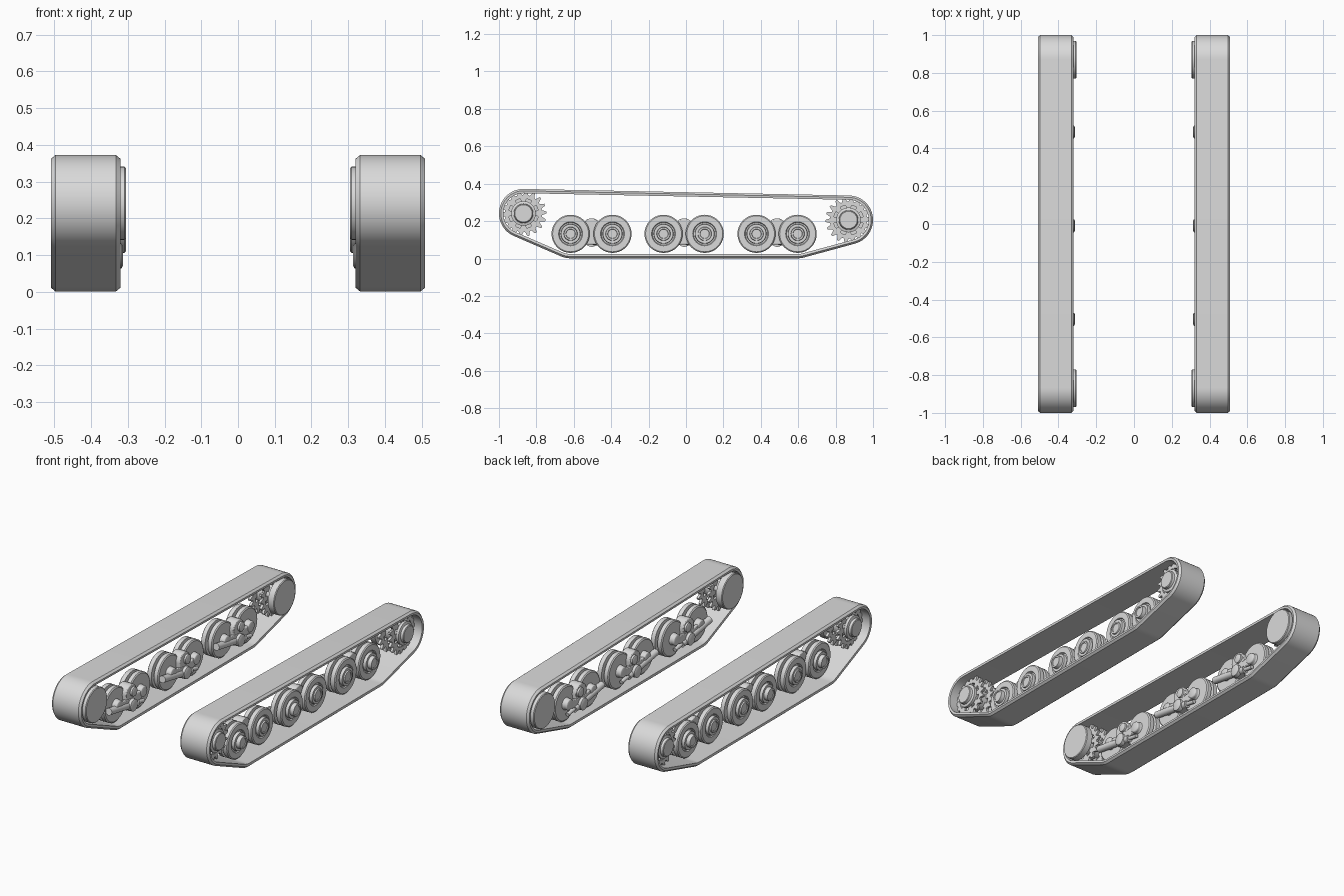
import bpy, bmesh, math
from math import sin, cos, pi, tau
from mathutils import Vector

cube = bpy.data.objects.get("Cube")
if cube:
    bpy.data.objects.remove(cube)

steel = bpy.data.materials.new("plain_grey")
steel.use_nodes = True
GREY = (0.7, 0.7, 0.7, 1)
steel.diffuse_color = GREY
steel.node_tree.nodes["Principled BSDF"].inputs["Base Color"].default_value = GREY


def finish(name, bm, bevel=0):
    """Turn a one-side mesh into an object mirrored to the other side."""
    bmesh.ops.remove_doubles(bm, verts=bm.verts, dist=1e-5)
    bmesh.ops.recalc_face_normals(bm, faces=bm.faces)
    me = bpy.data.meshes.new(name)
    bm.to_mesh(me)
    bm.free()
    me.materials.append(steel)
    ob = bpy.data.objects.new(name, me)
    bpy.context.collection.objects.link(ob)
    bpy.ops.object.select_all(action="DESELECT")
    ob.select_set(True)
    bpy.context.view_layer.objects.active = ob
    bpy.ops.object.shade_smooth_by_angle(angle=math.radians(35))
    if bevel:
        mod = ob.modifiers.new("Soft edges", "BEVEL")
        mod.width, mod.segments = bevel, 2
    ob.modifiers.new("Other side", "MIRROR")


def loft(bm, rings):
    """Bridge closed sections into a closed loop."""
    loops = [[bm.verts.new(p) for p in ring] for ring in rings]
    n = len(loops[0])
    for a, b in zip(loops, loops[1:] + loops[:1]):
        for i in range(n):
            j = (i + 1) % n
            bm.faces.new((a[i], a[j], b[j], b[i]))


def lathe(bm, y, z, profile, steps=40):
    """Spin (x, radius) points around an axle along x."""
    angles = [tau * k / steps for k in range(steps)]
    loops = [[bm.verts.new((x, y + r * cos(t), z + r * sin(t))) for t in angles]
             for x, r in profile]
    for a, b in zip(loops, loops[1:]):
        for i in range(steps):
            j = (i + 1) % steps
            bm.faces.new((a[i], a[j], b[j], b[i]))
    bm.faces.new(loops[0])
    bm.faces.new(loops[-1])


def rod(bm, a, b, radius, steps=20):
    """Cylinder between two points."""
    a, b = Vector(a), Vector(b)
    turn = (b - a).to_track_quat("Z", "Y").to_matrix().to_4x4()
    turn.translation = (a + b) / 2
    bmesh.ops.create_cone(bm, cap_ends=True, segments=steps, radius1=radius,
                          radius2=radius, depth=(b - a).length, matrix=turn)


def plate(bm, outline, x0, x1):
    """Extrude a (y, z) outline between two x values."""
    face = bm.faces.new([bm.verts.new((x0, y, z)) for y, z in outline])
    out = bmesh.ops.extrude_face_region(bm, geom=[face])["geom"]
    verts = [v for v in out if isinstance(v, bmesh.types.BMVert)]
    bmesh.ops.translate(bm, verts=verts, vec=(x1 - x0, 0, 0))
    bm.faces.new([bm.verts.new((x0, y, z)) for y, z in outline])


AXLE_Z = 0.132
FRONT, REAR = (-0.869, 0.241), (0.869, 0.206)
WHEELS = (-0.617, -0.393, -0.12, 0.10, 0.377, 0.597)

# Track belt: one chamfered section swept round the four corner wheels
centres = [Vector(p) for p in
           (FRONT, (WHEELS[0], AXLE_Z), (WHEELS[-1], AXLE_Z), REAR)]
section = ((0.108, 0.322), (0.121, 0.32), (0.131, 0.332),
           (0.131, 0.497), (0.121, 0.509), (0.108, 0.507))
rings = []
for i, c in enumerate(centres):
    into, out = c - centres[i - 1], centres[(i + 1) % 4] - c
    start = math.atan2(-into.x, into.y)
    sweep = (math.atan2(-out.x, out.y) - start) % tau
    steps = max(4, int(sweep / 0.1))
    for k in range(steps + 1):
        t = start + sweep * k / steps
        rings.append([(x, c.x + r * cos(t), c.y + r * sin(t)) for r, x in section])
bm = bmesh.new()
loft(bm, rings)
finish("track_belt", bm)

# Road wheels: two discs with a groove, and hubs of two lengths
for n, y in enumerate(WHEELS):
    bm = bmesh.new()
    cap = 0.468 if n in (0, 2, 5) else 0.452
    lathe(bm, y, AXLE_Z, (
        (0.345, 0.03), (0.36, 0.035), (0.36, 0.095), (0.365, 0.102), (0.388, 0.102),
        (0.388, 0.075), (0.405, 0.075), (0.405, 0.102), (0.43, 0.102), (0.435, 0.096),
        (0.435, 0.064), (0.428, 0.06), (0.428, 0.053), (0.445, 0.051),
        (0.445, 0.037), (cap, 0.035), (cap, 0.026), (cap - 0.004, 0.024)))
    finish(f"road_wheel_{n + 1}", bm)

# End wheels: inner drum, hub, and two toothed rings carried on spokes
TEETH, SPOKES = 18, 8
for label, (y, z) in (("front", FRONT), ("rear", REAR)):
    bm = bmesh.new()
    lathe(bm, y, z, ((0.305, 0.096), (0.309, 0.1), (0.345, 0.1), (0.345, 0.06),
                     (0.455, 0.06), (0.46, 0.066), (0.475, 0.066), (0.479, 0.052),
                     (0.493, 0.05), (0.496, 0.046)))
    finish(f"{label}_drum", bm)

    bm = bmesh.new()
    for x0, x1 in ((0.375, 0.39), (0.442, 0.457)):
        rings = []
        for k in range(TEETH * 4):
            t = tau * k / (TEETH * 4)
            r = 0.123 if k % 4 < 2 else 0.1
            rings.append([(x, y + q * cos(t), z + q * sin(t))
                          for q, x in ((0.08, x0), (r, x0), (r, x1), (0.08, x1))])
        loft(bm, rings)
        for k in range(SPOKES):
            t = tau * k / SPOKES
            plate(bm, [(y + r * cos(t + d), z + r * sin(t + d)) for r, d in
                       ((0.055, -0.2), (0.083, -0.2), (0.083, 0.2), (0.055, 0.2))],
                  x0 + 0.002, x1 - 0.002)
    finish(f"{label}_sprocket_teeth", bm)

# Bogies: rounded bracket, swing arms, pivot and damper tube per wheel pair
for n in range(3):
    a, b = WHEELS[2 * n], WHEELS[2 * n + 1]
    c = (a + b) / 2
    bm = bmesh.new()
    top = [(c + 0.05 * cos(pi * k / 12), 0.165 + 0.05 * sin(pi * k / 12))
           for k in range(13)]
    plate(bm, top + [(c - 0.04, 0.075), (c + 0.04, 0.075)], 0.335, 0.4)
    finish(f"bogie_bracket_{n + 1}", bm, 0.005)

    bm = bmesh.new()
    for y in (a, b):
        d = 0.02 if y > c else -0.02
        plate(bm, [(c, 0.08), (y + d, 0.11), (y + d, 0.152), (c, 0.135)], 0.333, 0.352)
        lathe(bm, y, AXLE_Z, ((0.33, 0.026), (0.333, 0.032), (0.362, 0.032)), 24)
    finish(f"swing_arms_{n + 1}", bm, 0.004)

    bm = bmesh.new()
    lathe(bm, c, 0.098, ((0.313, 0.026), (0.317, 0.034), (0.34, 0.036)), 24)
    lathe(bm, c + 0.015, 0.17, ((0.322, 0.02), (0.325, 0.026), (0.34, 0.028)), 24)
    finish(f"bogie_pivots_{n + 1}", bm)

    bm = bmesh.new()
    rod(bm, (0.342, c - 0.2, 0.13), (0.342, c + 0.06, 0.085), 0.02)
    rod(bm, (0.342, c + 0.05, 0.087), (0.342, c + 0.12, 0.075), 0.011)
    finish(f"damper_tube_{n + 1}", bm)
